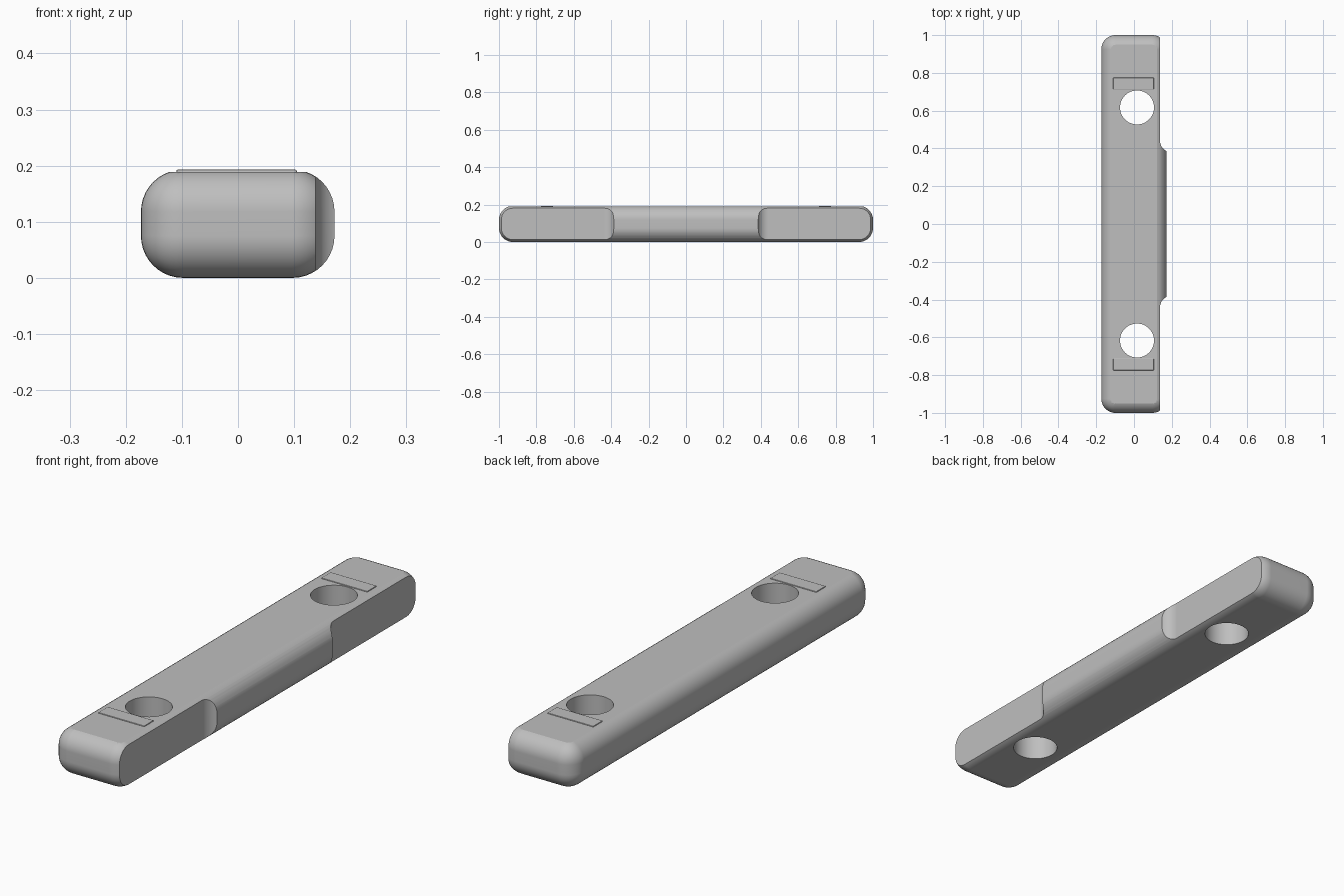
import bpy, bmesh, math

old = bpy.data.objects.get("Cube")
if old:
    bpy.data.objects.remove(old, do_unlink=True)

grey = bpy.data.materials.new("light_grey")
grey.use_nodes = True
colour = (0.52, 0.52, 0.52, 1)
grey.diffuse_color = colour
grey.node_tree.nodes["Principled BSDF"].inputs["Base Color"].default_value = colour


def add_object(name, bm):
    bmesh.ops.recalc_face_normals(bm, faces=bm.faces)
    mesh = bpy.data.meshes.new(name)
    bm.to_mesh(mesh)
    bm.free()
    mesh.materials.append(grey)
    obj = bpy.data.objects.new(name, mesh)
    bpy.context.collection.objects.link(obj)
    return obj


def box(name, low, high, radius=0, segments=10):
    bm = bmesh.new()
    bmesh.ops.create_cube(bm, size=1)
    for v in bm.verts:
        v.co = [(a + b) / 2 + c * (b - a) for a, b, c in zip(low, high, v.co)]
    if radius:
        bmesh.ops.bevel(bm, geom=bm.edges[:], offset=radius, segments=segments,
                        profile=0.5, affect='EDGES')
    return add_object(name, bm)


def prism(name, outline, z0, z1):
    bm = bmesh.new()
    face = bm.faces.new([bm.verts.new((x, y, z0)) for x, y in outline])
    top = bmesh.ops.extrude_face_region(bm, geom=[face])["geom"]
    bmesh.ops.translate(bm, vec=(0, 0, z1 - z0),
                        verts=[e for e in top if isinstance(e, bmesh.types.BMVert)])
    return add_object(name, bm)


def activate(obj):
    bpy.ops.object.select_all(action='DESELECT')
    obj.select_set(True)
    bpy.context.view_layer.objects.active = obj


def cut(target, cutter):
    activate(target)
    mod = target.modifiers.new("cut", 'BOOLEAN')
    mod.operation, mod.solver, mod.object = 'DIFFERENCE', 'EXACT', cutter
    bpy.ops.object.modifier_apply(modifier=mod.name)
    bpy.data.objects.remove(cutter, do_unlink=True)


# Rounded bar with its top planed flat
bar = box("bar", (-0.173, -1, 0), (0.172, 1, 0.193), 0.075)
cut(bar, box("top_plane", (-0.5, -1.2, 0.189), (0.5, 1.2, 0.4)))

for side in (-1, 1):
    # Side relief ending in a concave fillet
    x, y, r = 0.138, 0.44, 0.06
    arc = [(x + r - r * math.cos(a), side * (y - r * math.sin(a)))
           for a in (math.pi / 2 * i / 12 for i in range(13))]
    outline = arc + [(0.4, side * (y - r)), (0.4, side * 1.2), (x, side * 1.2)]
    cut(bar, prism("relief", outline, -0.2, 0.5))
    # Round through hole
    circle = [(0.016 + 0.09 * math.cos(a), side * 0.617 + 0.09 * math.sin(a))
              for a in (math.tau * i / 48 for i in range(48))]
    cut(bar, prism("hole", circle, -0.2, 0.5))
    # Shallow raised band beside the hole
    ends = sorted((side * 0.712, side * 0.775))
    box("band_front" if side < 0 else "band_back",
        (-0.11, ends[0], 0.185), (0.105, ends[1], 0.193), 0.003, 2)

# Smooth rounded edges, crisp cuts
activate(bar)
bpy.ops.object.shade_smooth_by_angle(angle=math.radians(16))
normals = bar.modifiers.new("normals", 'WEIGHTED_NORMAL')
normals.keep_sharp = True
